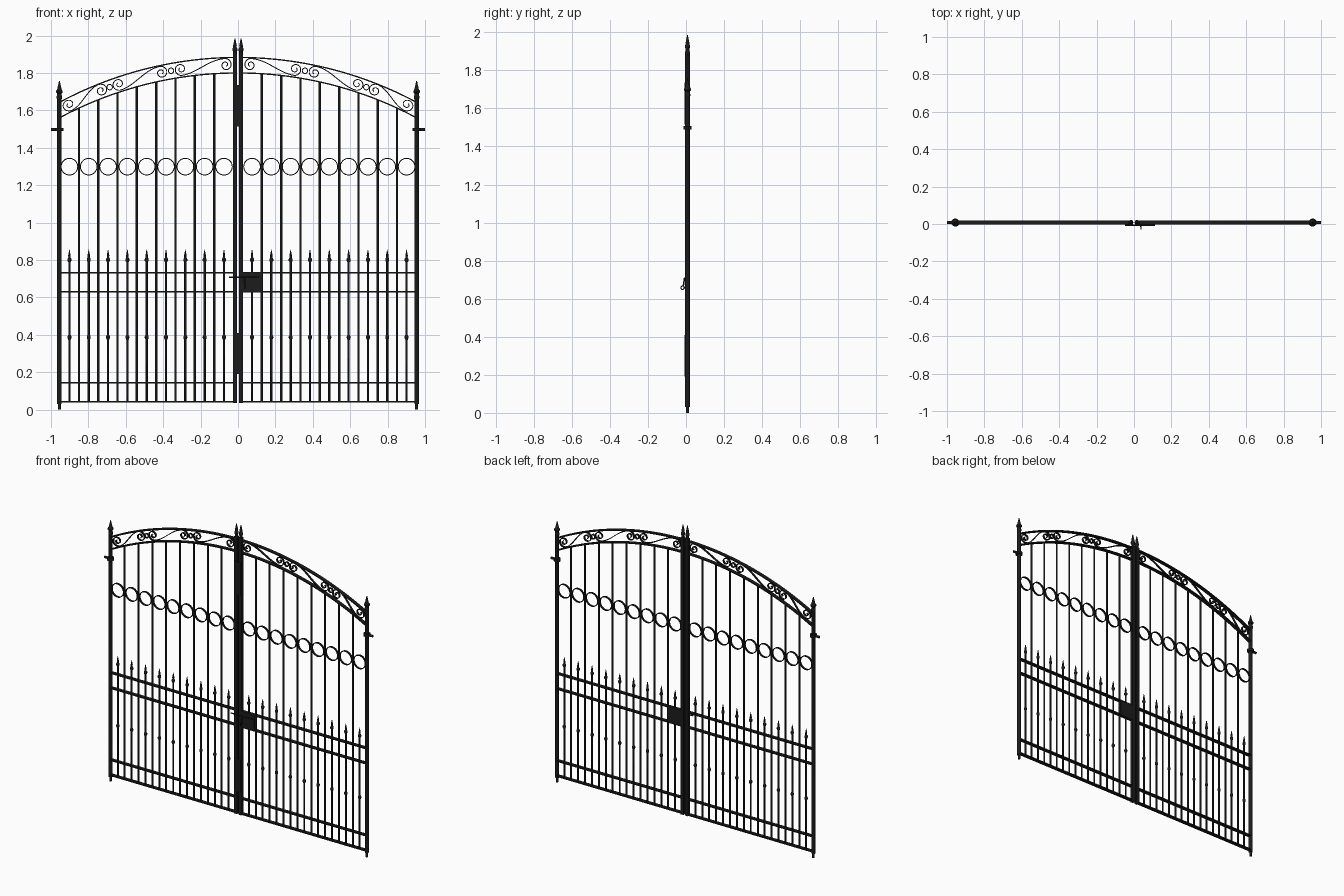
import bpy, bmesh, math
from mathutils import Vector, Matrix

if "Cube" in bpy.data.objects:
    bpy.data.objects.remove(bpy.data.objects["Cube"])

Y = 0.008          # depth centre of the gate leaves
STEP = 0.1033      # bar spacing
POST = 0.955


def material(name, v):
    m = bpy.data.materials.new(name)
    m.diffuse_color = (v, v, v, 1)
    m.use_nodes = True
    m.node_tree.nodes["Principled BSDF"].inputs["Base Color"].default_value = m.diffuse_color
    return m


BLACK = material("black iron", 0.011)
LOCK = material("lock black", 0.012)


def finish(bm, name, mat=BLACK, smooth=False):
    bmesh.ops.recalc_face_normals(bm, faces=bm.faces)
    me = bpy.data.meshes.new(name)
    bm.to_mesh(me)
    bm.free()
    ob = bpy.data.objects.new(name, me)
    bpy.context.collection.objects.link(ob)
    me.materials.append(mat)
    if smooth:
        bpy.context.view_layer.objects.active = ob
        ob.select_set(True)
        bpy.ops.object.shade_smooth_by_angle(angle=math.radians(35))
        ob.select_set(False)
    return ob


def box(name, x0, x1, y0, y1, z0, z1, mat=BLACK):
    bm = bmesh.new()
    bmesh.ops.create_cube(bm, size=1, matrix=Matrix.Translation(
        ((x0 + x1) / 2, (y0 + y1) / 2, (z0 + z1) / 2)) @ Matrix.Diagonal((x1 - x0, y1 - y0, z1 - z0, 1)))
    return finish(bm, name, mat)


def lathe(name, x, prof, n=12, y=Y):
    """Turned part: profile of (radius, z) around a vertical axis."""
    bm = bmesh.new()
    rings = [[bm.verts.new((x + r * math.cos(math.tau * i / n), y + r * math.sin(math.tau * i / n), z))
              for i in range(n)] for r, z in prof]
    for a, b in zip(rings, rings[1:]):
        for i in range(n):
            bm.faces.new((a[i], a[(i + 1) % n], b[(i + 1) % n], b[i]))
    bm.faces.new(rings[0])
    bm.faces.new(rings[-1])
    return finish(bm, name, smooth=True)


def rod(name, p, q, r, mat=BLACK):
    p, q = Vector(p), Vector(q)
    bm = bmesh.new()
    rot = (q - p).to_track_quat('Z', 'Y').to_matrix().to_4x4()
    bmesh.ops.create_cone(bm, cap_ends=True, segments=12, radius1=r, radius2=r, depth=(q - p).length,
                          matrix=Matrix.Translation((p + q) / 2) @ rot)
    return finish(bm, name, mat, True)


def strip(name, pts, t, d, closed=False):
    """Flat iron band following x,z points: thickness t, depth d."""
    bm = bmesh.new()
    n, rings = len(pts), []
    for i, p in enumerate(pts):
        a = pts[(i - 1) % n if closed else max(i - 1, 0)]
        b = pts[(i + 1) % n if closed else min(i + 1, n - 1)]
        tx, tz = b[0] - a[0], b[1] - a[1]
        l = math.hypot(tx, tz)
        nx, nz = -tz / l * t / 2, tx / l * t / 2
        rings.append([bm.verts.new((p[0] + s * nx, Y + k * d / 2, p[1] + s * nz))
                      for s, k in ((-1, -1), (1, -1), (1, 1), (-1, 1))])
    for i in range(n if closed else n - 1):
        a, b = rings[i], rings[(i + 1) % n]
        for j in range(4):
            bm.faces.new((a[j], a[(j + 1) % 4], b[(j + 1) % 4], b[j]))
    if not closed:
        bm.faces.new(rings[0])
        bm.faces.new(rings[-1])
    return finish(bm, name, smooth=True)


def arch(x, top):
    return top + math.sqrt(2.02 ** 2 - x * x) - 2.02


def circle(cx, cz, r, n=32):
    return [(cx + r * math.cos(math.tau * i / n), cz + r * math.sin(math.tau * i / n)) for i in range(n)]


def scroll(xa, xb, s):
    """S scroll between two curl centres inside the arch band."""
    half, r = (xb - xa) / 2, 0.034
    side = []
    for i in range(37):                     # spiral, eye to outside
        u = i / 36
        a = math.pi / 2 + (1 - u) * 2.9 * math.pi
        rr = r * (0.2 + 0.8 * u)
        side.append((-half + rr * math.cos(a), rr * math.sin(a)))
    link = [(-half + 2 * half * i / 16, r * math.cos(math.pi * i / 16)) for i in range(1, 16)]
    local = side + link + [(-x, -z) for x, z in reversed(side)]
    xm = (xa + xb) / 2
    out = []
    for lx, lz in local:
        # follow the arch, tilting the offset with its slope
        px = xm + lx
        slope = px / 2.02
        out.append((s * (px + lz * slope), arch(px, 1.844) + lz * math.sqrt(1 - slope * slope)))
    return out


for s, side in ((-1, "left"), (1, "right")):
    # hinge post with finial and bottom pivot
    lathe(side + "_post", s * POST, [
        (0.008, 0), (0.008, 0.03), (0.0125, 0.03), (0.0125, 1.66), (0.0145, 1.665), (0.0145, 1.675),
        (0.0125, 1.68), (0.0125, 1.69), (0.018, 1.696), (0.018, 1.704), (0.012, 1.712), (0.002, 1.757)], 16)
    rod(side + "_hinge_pin", (s * 0.935, Y, 1.498), (s * 1.0, Y, 1.498), 0.008)
    rod(side + "_hinge_collar", (s * POST, Y, 1.489), (s * POST, Y, 1.507), 0.022)
    # meeting stile with finial
    xs = s * 0.0165
    box(side + "_stile", xs - 0.011, xs + 0.011, Y - 0.012, Y + 0.012, 0.035, 1.9)
    lathe(side + "_stile_finial", xs, [(0.010, 1.895), (0.010, 1.915), (0.0135, 1.92), (0.0135, 1.93),
                                       (0.009, 1.938), (0.010, 1.945), (0.002, 1.985)])
    # horizontal rails
    for z in (0.043, 0.145, 0.63, 0.732):
        box(side + "_rail", min(s * 0.02, s * POST), max(s * 0.02, s * POST), Y - 0.012, Y + 0.012,
            z - 0.004, z + 0.004)
    # arched bands
    for top in (1.883, 1.800):
        strip(side + "_arch_band", [(s * (0.02 + 0.93 * i / 32), arch(0.02 + 0.93 * i / 32, top))
                                    for i in range(33)], 0.007, 0.024)
    # scrolls and the small rings between them
    for xa, xb in ((0.066, 0.306), (0.41, 0.638), (0.732, 0.904)):
        strip(side + "_scroll", scroll(xa, xb, s), 0.005, 0.013)
    for x in (0.358, 0.686):
        strip(side + "_scroll_ring", circle(s * x, arch(x, 1.844), 0.0145, 20), 0.005, 0.013, True)
    # tall bars up to the arch
    for k in range(1, 9):
        x = s * (0.954 - STEP * k)
        rod(side + "_tall_bar", (x, Y, 0.045), (x, Y, arch(x, 1.800)), 0.006)
    # short spear bars with knuckle, and rings above
    for k in range(9):
        x = s * (0.953 - STEP * (k + 0.5))
        lathe(side + "_spear_bar", x, [
            (0.006, 0.043), (0.006, 0.373), (0.0105, 0.383), (0.0105, 0.391), (0.006, 0.4),
            (0.006, 0.788), (0.0105, 0.796), (0.0105, 0.806), (0.006, 0.813), (0.0065, 0.825), (0.001, 0.855)], 10)
        strip(side + "_ring", circle(x, 1.299, 0.0445), 0.005, 0.013, True)

# cover plates over the meeting gap
for z0, z1 in ((0.19, 0.41), (1.515, 1.737)):
    box("gap_cover_plate", -0.026, 0.024, -0.007, -0.004, z0, z1)

# lock box, slide bolt and bolt handle
box("lock_box", 0.02, 0.122, Y - 0.011, Y + 0.011, 0.63, 0.732, LOCK)
rod("slide_bolt", (-0.047, -0.008, 0.707), (0.112, -0.008, 0.707), 0.004)
rod("bolt_handle", (0.037, -0.008, 0.707), (0.037, -0.014, 0.668), 0.004)
bm = bmesh.new()
n, m = 20, 8
grid = [[bm.verts.new((0.037 + 0.003 * math.sin(math.tau * j / m),
                       -0.018 + (0.009 + 0.003 * math.cos(math.tau * j / m)) * math.cos(math.tau * i / n),
                       0.658 + (0.009 + 0.003 * math.cos(math.tau * j / m)) * math.sin(math.tau * i / n)))
         for j in range(m)] for i in range(n)]
for i in range(n):
    for j in range(m):
        bm.faces.new((grid[i][j], grid[(i + 1) % n][j], grid[(i + 1) % n][(j + 1) % m], grid[i][(j + 1) % m]))
finish(bm, "bolt_pull_ring", smooth=True)
